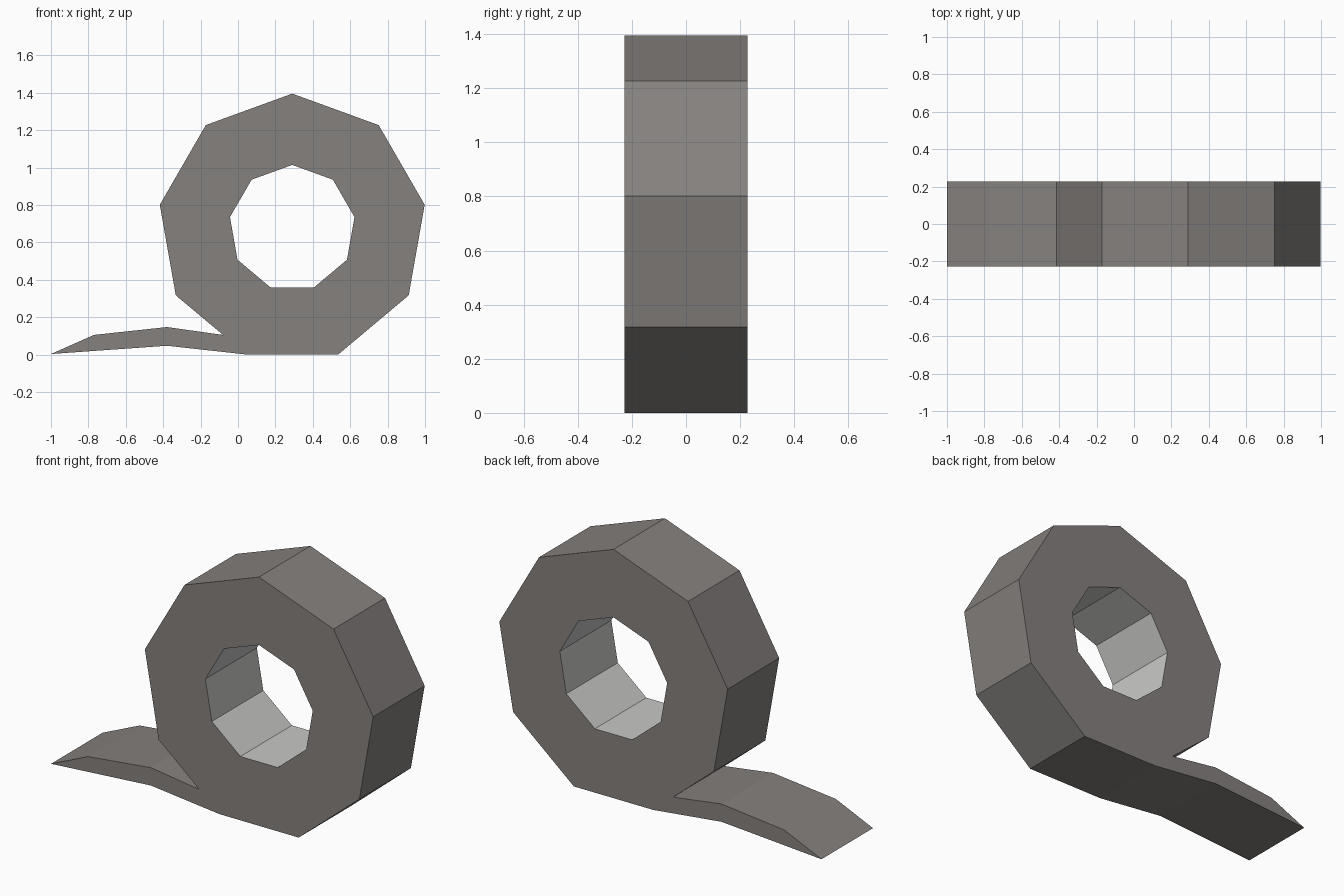
import bpy, bmesh, math

if "Cube" in bpy.data.objects:
    bpy.data.objects.remove(bpy.data.objects["Cube"])

CX, CZ = 0.29, 0.676      # roll centre
R_OUT, R_IN = 0.719, 0.338
HALF = 0.228              # half of the tape width
SIDES = 9


def material(name, rgb):
    m = bpy.data.materials.new(name)
    m.diffuse_color = (*rgb, 1)
    m.use_nodes = True
    m.node_tree.nodes["Principled BSDF"].inputs["Base Color"].default_value = m.diffuse_color
    return m


def nonagon(r):
    # starts at the lower left corner of the flat base, runs to the right
    pts = []
    for i in range(SIDES):
        a = math.radians(-110 + i * 360 / SIDES)
        pts.append((CX + r * math.cos(a), CZ + r * math.sin(a)))
    return pts


# Roll silhouette continuing into the loose tail of tape
tail = [(-0.08, 0.105), (-0.38, 0.147), (-0.77, 0.105), (-1.0, 0.003), (-0.38, 0.047)]
outline = nonagon(R_OUT) + tail
hole = nonagon(R_IN)

bm = bmesh.new()
edges = []
for loop in (outline, hole):
    vs = [bm.verts.new((x, -HALF, z)) for x, z in loop]
    edges += [bm.edges.new((vs[i], vs[(i + 1) % len(vs)])) for i in range(len(vs))]
bmesh.ops.triangle_fill(bm, edges=edges, use_beauty=True, use_dissolve=False)

# Extrude the side face across the tape width
ext = bmesh.ops.extrude_face_region(bm, geom=bm.faces[:], use_keep_orig=True)
moved = [g for g in ext["geom"] if isinstance(g, bmesh.types.BMVert)]
bmesh.ops.translate(bm, verts=moved, vec=(0, 2 * HALF, 0))
bmesh.ops.recalc_face_normals(bm, faces=bm.faces[:])

# Walls of the hole get the pale core colour
bm.normal_update()
for f in bm.faces:
    c = f.calc_center_median()
    if abs(f.normal.y) < 0.5 and math.hypot(c.x - CX, c.z - CZ) < R_IN + 0.02:
        f.material_index = 1

me = bpy.data.meshes.new("tape_roll")
bm.to_mesh(me)
bm.free()
me.materials.append(material("tape grey", (0.235, 0.218, 0.208)))
me.materials.append(material("pale core", (0.58, 0.58, 0.57)))
bpy.context.collection.objects.link(bpy.data.objects.new("tape_roll", me))
